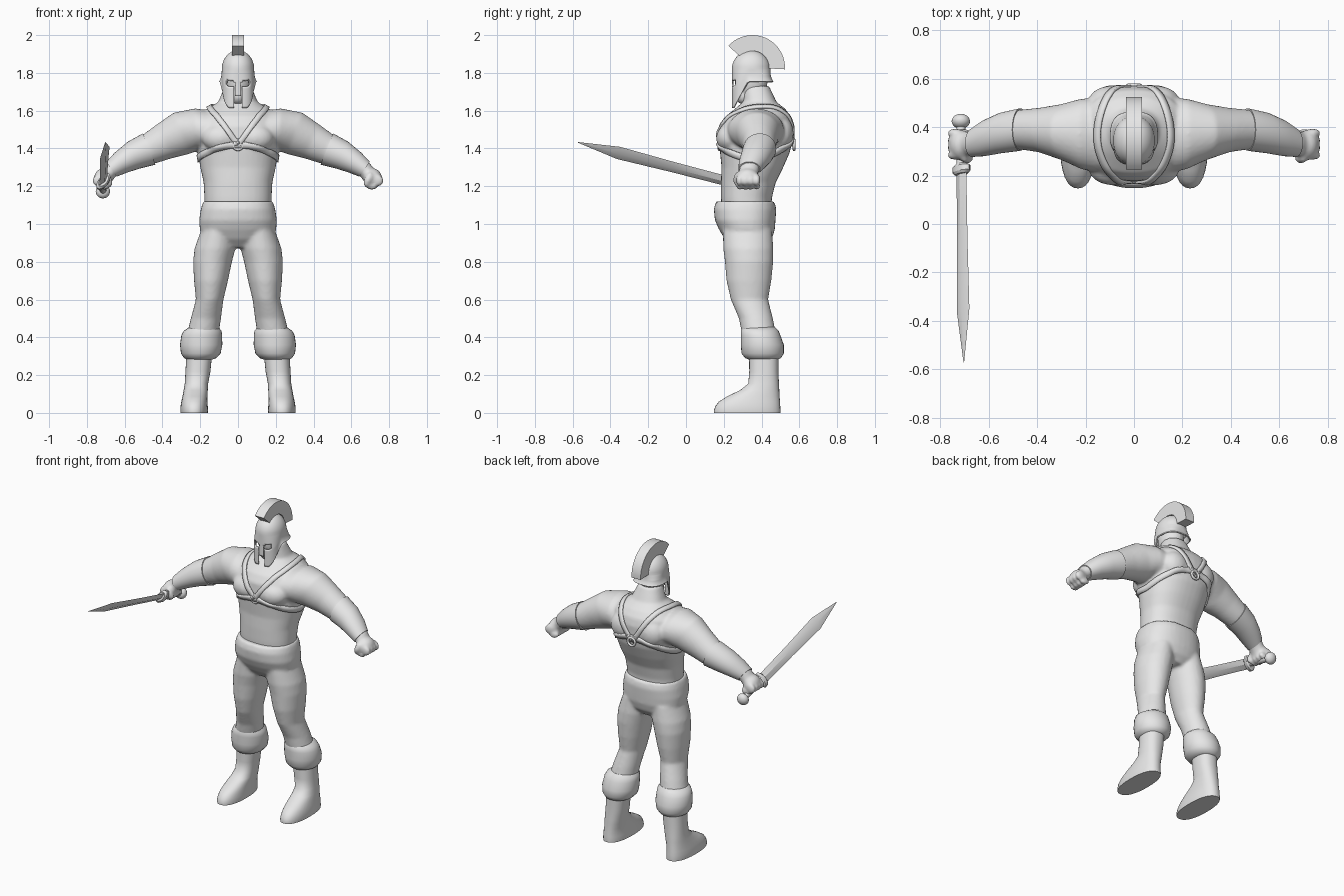
import bpy, bmesh, math
from mathutils import Vector, Matrix
from mathutils.bvhtree import BVHTree

if "Cube" in bpy.data.objects:
    bpy.data.objects.remove(bpy.data.objects["Cube"])

MAT = bpy.data.materials.new("plain_grey")
MAT.diffuse_color = (0.8, 0.8, 0.8, 1)
MAT.use_nodes = True
MAT.node_tree.nodes["Principled BSDF"].inputs["Base Color"].default_value = MAT.diffuse_color
V = Vector
Y = V((0, 1, 0))


def spow(c, e):
    return math.copysign(abs(c) ** (2 / e), c)


def loft(bm, rings, n=32, up=True, e=2.0, sides=(1,)):
    """Skin capped rings (x, y, z, half width, half depth); up keeps rings level."""
    for s in sides:
        loops = []
        for i, (x, y, z, ru, rv) in enumerate(rings):
            a, b = rings[max(i - 1, 0)], rings[min(i + 1, len(rings) - 1)]
            t = V((0, 0, 1)) if up else V((b[0] - a[0], 0, b[2] - a[2]))
            u = Y.cross(t).normalized()
            loop = []
            for k in range(n):
                w = 2 * math.pi * k / n
                p = V((x, y, z)) + u * ru * spow(math.cos(w), e) + Y * rv * spow(math.sin(w), e)
                loop.append(bm.verts.new((p.x * s, p.y, p.z)))
            loops.append(loop)
        for a, b in zip(loops, loops[1:]):
            for k in range(n):
                bm.faces.new((a[k], a[(k + 1) % n], b[(k + 1) % n], b[k]))
        bm.faces.new(loops[0])
        bm.faces.new(loops[-1])


def ball(bm, c, r, sides=(1,), turn=0.0):
    for s in sides:
        m = (Matrix.Translation((c[0] * s, c[1], c[2])) @ Matrix.Rotation(turn * s, 4, 'Y')
             @ Matrix.Diagonal((*r, 1)))
        bmesh.ops.create_uvsphere(bm, u_segments=20, v_segments=12, radius=1, matrix=m)


def finish(name, bm, voxel=0, smooth=4, angle=40):
    bmesh.ops.recalc_face_normals(bm, faces=bm.faces)
    me = bpy.data.meshes.new(name)
    bm.to_mesh(me)
    bm.free()
    me.materials.append(MAT)
    ob = bpy.data.objects.new(name, me)
    bpy.context.collection.objects.link(ob)
    me.shade_smooth()
    if voxel:
        m = ob.modifiers.new("blend", 'REMESH')
        m.mode, m.voxel_size, m.use_smooth_shade = 'VOXEL', voxel, True
        m = ob.modifiers.new("soften", 'SMOOTH')
        m.factor, m.iterations = 0.5, smooth
    else:
        me.set_sharp_from_angle(angle=math.radians(angle))
    return ob


def solidify(ob, t, offset):
    m = ob.modifiers.new("thickness", 'SOLIDIFY')
    m.thickness, m.offset = t, offset


def ribbon(name, target, rays, width, lift=0.004, closed=False):
    """Band laid on a target where rays from inside leave its surface."""
    tree = BVHTree.FromObject(target, bpy.context.evaluated_depsgraph_get())
    pts = [h[:2] for h in (tree.ray_cast(V(o), V(d)) for o, d in rays) if h[0]]
    bm, rows, n = bmesh.new(), [], len(pts)
    for i, (p, nor) in enumerate(pts):
        a, b = (pts[i - 1], pts[(i + 1) % n]) if closed else (pts[max(i - 1, 0)], pts[min(i + 1, n - 1)])
        side = (b[0] - a[0]).cross(nor).normalized()
        row = []
        for f in (-0.5, 0, 0.5):
            q, qn = tree.find_nearest(p + side * f * width)[:2]
            row.append(bm.verts.new(q + qn * lift))
        rows.append(row)
    for i in range(n if closed else n - 1):
        a, b = rows[i], rows[(i + 1) % n]
        for k in (0, 1):
            bm.faces.new((a[k], a[k + 1], b[k + 1], b[k]))
    solidify(finish(name, bm, angle=60), 0.012, 0)


def level(rows):
    """Rows of (z, front y, back y, half width) to centred rings."""
    return [(0, (a + b) / 2, z, w, (b - a) / 2) for z, a, b, w in rows]


BOTH = (1, -1)

# Torso, neck, arms and fists blended into one skin
bm = bmesh.new()
loft(bm, level([(1.05, .19, .45, .175), (1.14, .185, .455, .178), (1.22, .185, .475, .182),
                (1.3, .188, .515, .2), (1.38, .18, .55, .212), (1.45, .175, .565, .22),
                (1.52, .18, .568, .225), (1.57, .21, .555, .21), (1.61, .26, .525, .165),
                (1.645, .3, .48, .105), (1.73, .3, .44, .07)]), 40, e=2.3)
ball(bm, (.09, .235, 1.455), (.1, .075, .075), BOTH)      # chest
ball(bm, (.1, .5, 1.48), (.09, .07, .09), BOTH)           # shoulder blades
arm = [(.12, .365, 1.49, .105, .16), (.22, .372, 1.5, .112, .145), (.3, .38, 1.48, .117, .115),
       (.39, .388, 1.437, .098, .092), (.47, .39, 1.397, .083, .082), (.55, .376, 1.365, .072, .078),
       (.62, .354, 1.325, .056, .068), (.67, .335, 1.29, .042, .052), (.7, .328, 1.25, .04, .05)]
loft(bm, arm, up=False, sides=BOTH)
ball(bm, (.712, .326, 1.245), (.05, .062, .05), BOTH, .6)  # palm
for k in range(4):                                         # curled fingers
    y = .283 + k * .031
    ball(bm, (.737, y, 1.232), (.036, .018, .032), BOTH, .6)
    ball(bm, (.703, y, 1.203), (.034, .017, .022), BOTH, .3)
ball(bm, (.69, .272, 1.235), (.022, .022, .042), BOTH, .4)  # thumb
body = finish("body", bm, .009, 6)

# Forearm bracers
bm = bmesh.new()
loft(bm, [(x, y, z, a + .006, b + .006) for x, y, z, a, b in arm[4:8]], up=False, sides=BOTH)
finish("bracers", bm)

# Trousers: hips with a rolled waist, and legs
bm = bmesh.new()
loft(bm, level([(.875, .25, .42, .09), (.92, .205, .455, .175), (.97, .175, .47, .202),
                (1.02, .153, .474, .206), (1.08, .147, .478, .197), (1.12, .16, .468, .185)]), 40, e=2.3)
loft(bm, [(.105, .325, .97, .09, .13), (.122, .33, .87, .108, .133), (.135, .334, .8, .103, .128),
          (.143, .333, .7, .09, .119), (.15, .336, .6, .073, .099), (.17, .37, .5, .08, .09),
          (.19, .39, .4, .085, .09)], sides=BOTH)
finish("trousers", bm, .01, 5)

# Padded cuffs below the knees
bm = bmesh.new()
loft(bm, [(.18, .385, .455, .075, .085), (.187, .39, .435, .1, .1), (.192, .395, .41, .108, .105),
          (.195, .404, .36, .112, .114), (.197, .406, .315, .105, .112), (.2, .408, .29, .085, .095),
          (.203, .41, .28, .06, .07)], sides=BOTH)
finish("leg_cuffs", bm)

# Boots
bm = bmesh.new()
loft(bm, [(.205, .412, .31, .068, .078), (.212, .412, .22, .066, .077), (.22, .411, .155, .062, .081),
          (.224, .39, .12, .064, .104), (.228, .357, .088, .066, .138), (.231, .336, .06, .069, .162),
          (.232, .327, .035, .072, .172), (.232, .324, .012, .073, .177), (.232, .324, 0, .072, .176)],
     e=2.3, sides=BOTH)
finish("boots", bm, angle=50)

# Crossed harness: shoulder straps, chest band and rings
turns = [math.pi * k / 48 for k in range(49)]
for s, side in ((1, "left"), (-1, "right")):
    ribbon(side + "_shoulder_strap", body,
           [((s * .15 * math.sin(a), .365, 1.42), (0, -math.cos(a), math.sin(a))) for a in turns], .03)
ribbon("chest_band", body,
       [((0, .36, 1.345 + (.075 if math.cos(a) > 0 else .1) * abs(math.cos(a)) ** 1.6),
         (math.sin(a), -math.cos(a), 0)) for a in (math.pi * k / 48 for k in range(96))], .035, closed=True)
for name, y in (("front_ring", .176), ("back_ring", .572)):
    bpy.ops.mesh.primitive_torus_add(major_radius=.026, minor_radius=.008, major_segments=24,
                                     minor_segments=8, location=(0, y, 1.42), rotation=(math.pi / 2, 0, 0))
    ob = bpy.context.object
    ob.name = name
    ob.data.materials.append(MAT)
    ob.data.shade_smooth()

# Head inside the helmet
bm = bmesh.new()
ball(bm, (0, .345, 1.76), (.074, .088, .11))
ball(bm, (0, .315, 1.68), (.05, .055, .05))
finish("head", bm, .008)

# Helmet: dome, cheek guards, flared back, openings for eyes and mouth
bm = bmesh.new()
N, rows = 112, []
for j in range(31):
    row = []
    for k in range(N):
        w = 2 * math.pi * (k + .5) / N
        if j < 10:
            g = math.radians(4 + 8.6 * j)
            r, z, e, f = math.sin(g), 1.82 + .1 * math.cos(g), 2.1, 0
        else:
            f = (j - 10) / 20
            r, z, e = 1, None, 2.1 + .8 * min(1, f * 2)
        x, y = .086 * r * spow(math.sin(w), e), .345 - .102 * r * spow(math.cos(w), e)
        if z is None:
            low = min(1.755, max(1.615, 1.615 + (y - .25) / .08 * .14))
            z = 1.82 + f * (low - 1.82)
            flare = 1 + .16 * f ** 3 * min(1, max(0, (y - .3) / .04))
            x, y = x * flare, .345 + (y - .345) * flare
        row.append(bm.verts.new((x, y, z)))
    rows.append(row)
for a, b in zip(rows, rows[1:]):
    for k in range(N):
        bm.faces.new((a[k], a[(k + 1) % N], b[(k + 1) % N], b[k]))
bm.faces.new(rows[0])


def opening(c):
    x = abs(c.x)
    eye = .013 < x < .062 and abs(c.z - 1.742 - .25 * (x - .04)) < .015
    mouth = x < .02 and c.z < 1.735 and not (x < .012 and c.z > 1.675)
    return c.y < .3 and (eye or mouth)


bmesh.ops.delete(bm, geom=[f for f in bm.faces if opening(f.calc_center_median())], context='FACES')
helmet = finish("helmet", bm)
solidify(helmet, .008, -1)
ribbon("helmet_band", helmet,
       [((0, .345, 1.8 + .04 * max(0, math.cos(a)) ** 3), (math.sin(a), -math.cos(a), 0))
        for a in (math.pi * k / 32 for k in range(64))], .022, .003, True)

# Crest: arched slab along the helmet
bm = bmesh.new()
arcs = []
for x in (-.033, .033):
    for r in (.088, .172):
        arcs.append([bm.verts.new((x, .352 + r * math.cos(a), 1.828 + r * math.sin(a)))
                     for a in (math.radians(-3 + 141 * k / 20) for k in range(21))])
a, b, c, d = arcs
for p, q in ((a, b), (b, d), (d, c), (c, a)):
    for k in range(20):
        bm.faces.new((p[k], p[k + 1], q[k + 1], q[k]))
for k in (0, 20):
    bm.faces.new((a[k], b[k], d[k], c[k]))
finish("crest", bm)

# Sword held forward in the right hand, built upright and then turned
aim = V((.012, -.968, .252)).normalized()
wide = V((.6, 0, .8))
wide = (wide - aim * wide.dot(aim)).normalized()
pose = Matrix((wide, aim.cross(wide), aim)).transposed().to_4x4()
pose.translation = (-.714, .32, 1.2)
parts = {}
bm = parts["blade"] = bmesh.new()
loft(bm, [(0, 0, .09, .033, .01), (0, 0, .4, .035, .01), (0, 0, .7, .042, .009), (0, 0, .922, .002, .001)], 4)
bm = parts["guard"] = bmesh.new()
loft(bm, [(0, 0, .075, .03, .02), (0, 0, .085, .05, .026), (0, 0, .108, .05, .026), (0, 0, .118, .036, .02)], 20)
bm = parts["grip"] = bmesh.new()
loft(bm, [(0, 0, -.1, .018, .018), (0, 0, .09, .02, .02)], 16)
bm = parts["pommel"] = bmesh.new()
ball(bm, (0, 0, -.108), (.038, .038, .03))
for name, bm in parts.items():
    bm.transform(pose)
    finish(name, bm, angle=30)
